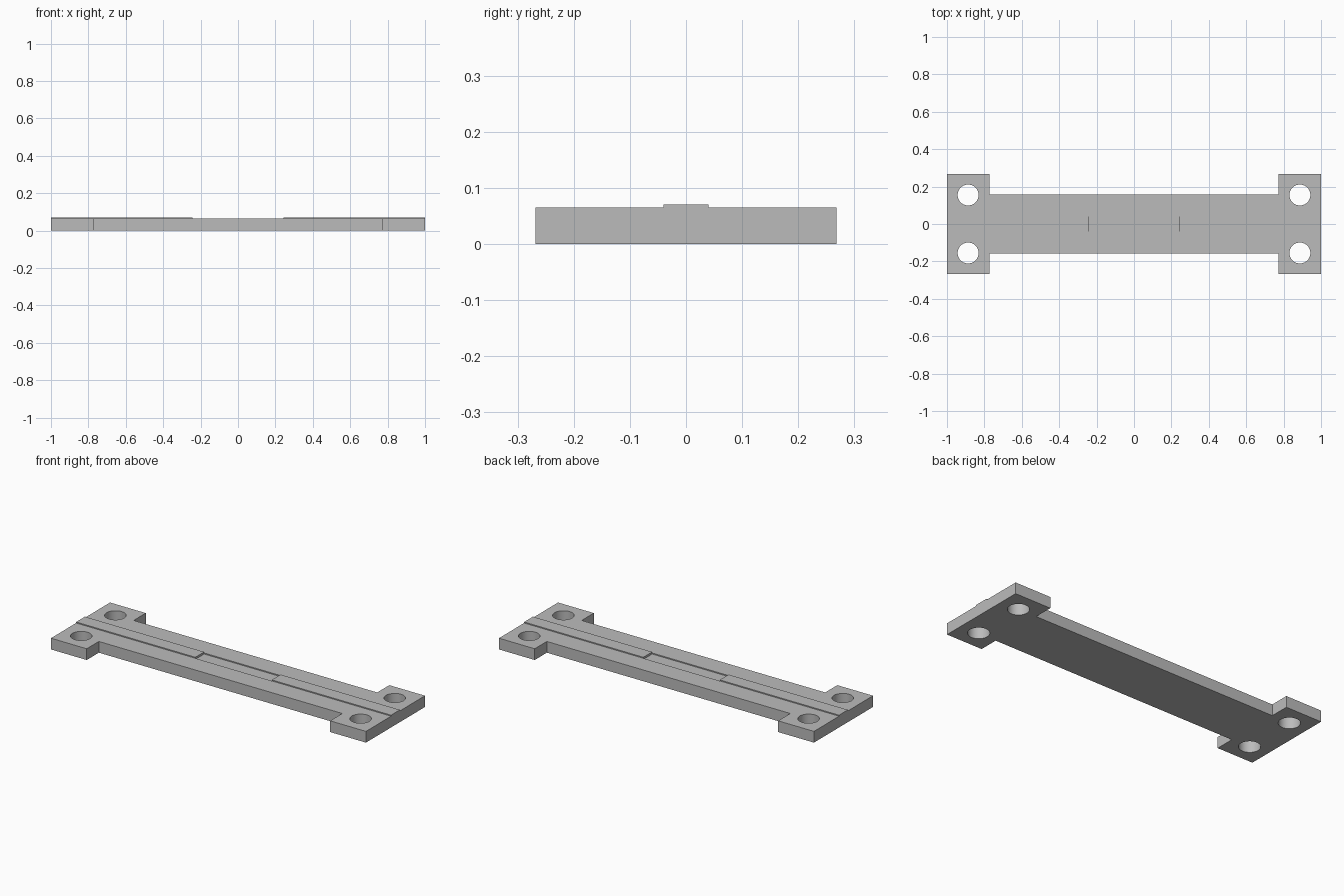
import bpy
import bmesh

old = bpy.data.objects.get("Cube")
if old:
    bpy.data.objects.remove(old, do_unlink=True)

THICK = 0.0645       # plate thickness
STEP = 0.006         # ridge height and recess depth
HALF_Y = 0.268       # half width of the end tabs
BAR_Y = 0.158        # half width of the bar
TAB_X = 0.773        # where the tabs meet the bar
MID_X = 0.243        # where the ridges end and the recess begins
RIDGE_Y = 0.04
HOLE = (0.887, 0.155, 0.056)   # x, y, radius

grey = bpy.data.materials.new("plain grey")
grey.use_nodes = True
colour = (0.5, 0.5, 0.5, 1)
grey.diffuse_color = colour
grey.node_tree.nodes["Principled BSDF"].inputs["Base Color"].default_value = colour


def prism(name, outline, z0, z1):
    """Extrude a flat outline from z0 up to z1."""
    bm = bmesh.new()
    face = bm.faces.new([bm.verts.new((x, y, z0)) for x, y in outline])
    top = bmesh.ops.extrude_face_region(bm, geom=[face])["geom"]
    bmesh.ops.translate(bm, vec=(0, 0, z1 - z0),
                        verts=[v for v in top if isinstance(v, bmesh.types.BMVert)])
    bmesh.ops.recalc_face_normals(bm, faces=bm.faces)
    mesh = bpy.data.meshes.new(name)
    bm.to_mesh(mesh)
    bm.free()
    mesh.materials.append(grey)
    obj = bpy.data.objects.new(name, mesh)
    bpy.context.collection.objects.link(obj)
    return obj


def rect(x0, x1, y):
    return [(x0, -y), (x1, -y), (x1, y), (x0, y)]


def cut(target, cutter):
    """Subtract the cutter from the target and discard it."""
    mod = target.modifiers.new("cut", "BOOLEAN")
    mod.operation = "DIFFERENCE"
    mod.solver = "EXACT"
    mod.object = cutter
    bpy.context.view_layer.objects.active = target
    bpy.ops.object.modifier_apply(modifier=mod.name)
    bpy.data.objects.remove(cutter, do_unlink=True)


# Bar with a wide tab at each end
quarter = [(1, HALF_Y), (TAB_X, HALF_Y), (TAB_X, BAR_Y)]
upper = quarter + [(-x, y) for x, y in reversed(quarter)]
lower = [(x, -y) for x, y in reversed(upper)]
plate = prism("mounting_plate", upper + lower, 0, THICK)

# Four bolt holes
for sx in (-1, 1):
    for sy in (-1, 1):
        bpy.ops.mesh.primitive_cylinder_add(
            vertices=48, radius=HOLE[2], depth=1,
            location=(sx * HOLE[0], sy * HOLE[1], 0))
        drill = bpy.context.object
        drill.data.materials.append(grey)
        cut(plate, drill)

# Shallow recess in the middle of the top
cut(plate, prism("recess_cutter", rect(-MID_X, MID_X, RIDGE_Y), THICK - STEP, 1))

bpy.ops.object.select_all(action="DESELECT")
plate.select_set(True)
bpy.context.view_layer.objects.active = plate
bpy.ops.object.shade_smooth_by_angle()

# Raised ridges from the recess out to each end
prism("left_ridge", rect(MID_X, 1, RIDGE_Y), THICK, THICK + STEP)
prism("right_ridge", rect(-1, -MID_X, RIDGE_Y), THICK, THICK + STEP)
